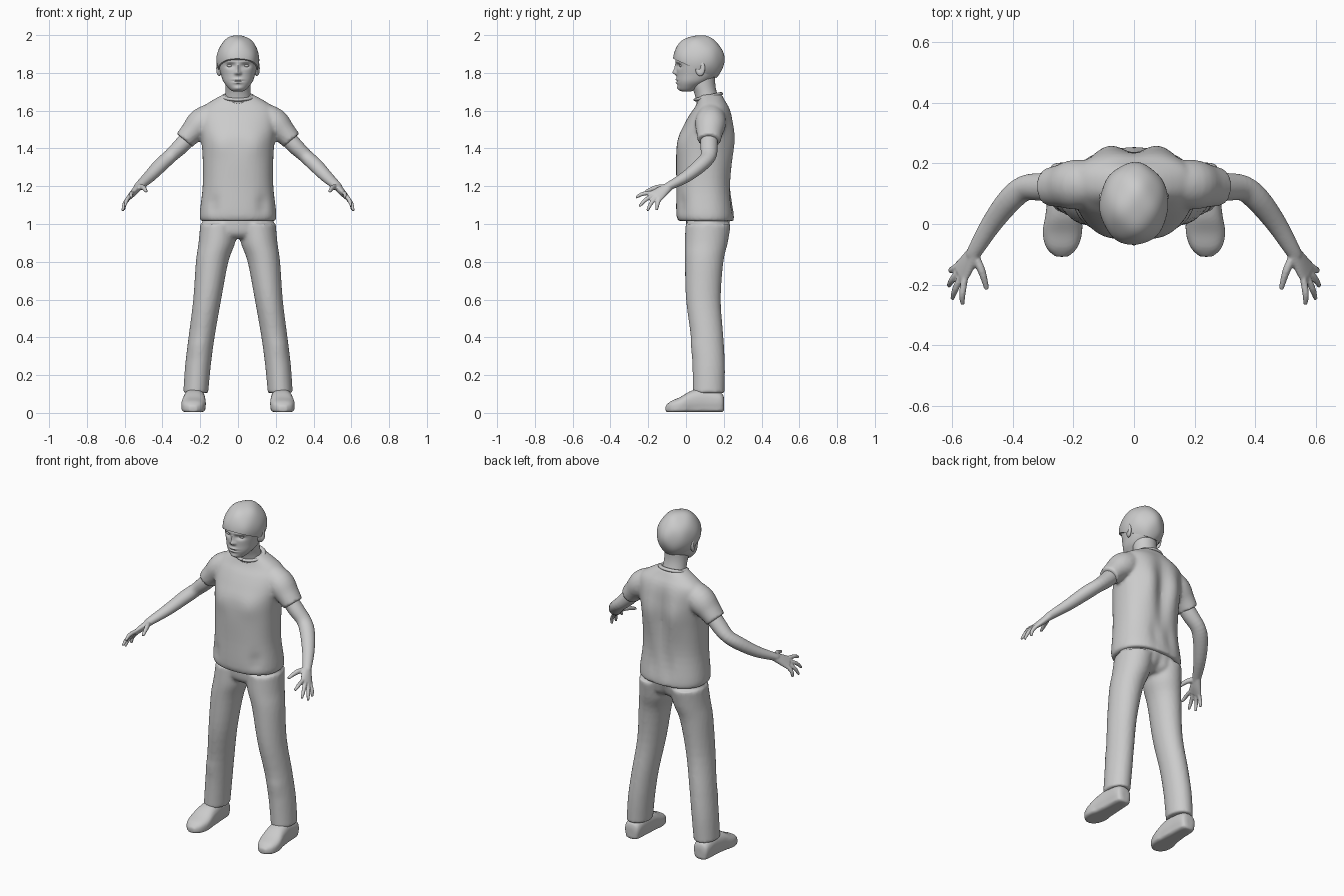
import bpy
import bmesh
import math
from mathutils import Vector, Matrix

cube = bpy.data.objects.get("Cube")
if cube:
    bpy.data.objects.remove(cube, do_unlink=True)

X, Y, Z = Vector((1, 0, 0)), Vector((0, 1, 0)), Vector((0, 0, 1))

grey = bpy.data.materials.new("plain_grey")
grey.use_nodes = True
grey.diffuse_color = (0.6, 0.6, 0.6, 1)
grey.node_tree.nodes["Principled BSDF"].inputs["Base Color"].default_value = grey.diffuse_color


def smooth_rings(rings, steps):
    """Catmull-Rom interpolation of ring values."""
    out = []
    last = len(rings) - 1
    for i in range(last):
        a, b, c, d = (rings[min(max(k, 0), last)] for k in range(i - 1, i + 3))
        for s in range(steps):
            t = s / steps
            out.append([q + t * (r - p) / 2
                        + t * t * (p - 2.5 * q + 2 * r - d_ / 2)
                        + t ** 3 * (d_ - p + 3 * (q - r)) / 2
                        for p, q, r, d_ in zip(a, b, c, d)])
    return out + [list(rings[-1])]


def loft(bm, rings, u, v=None, power=2.0, sides=32, steps=4):
    """Skin (x, y, z, half_u, half_v) rings; without v the rings follow the path."""
    rings = smooth_rings(rings, steps)
    loops = []
    for i, ring in enumerate(rings):
        centre = Vector(ring[:3])
        if v is None:
            ahead = Vector(rings[min(i + 1, len(rings) - 1)][:3])
            behind = Vector(rings[max(i - 1, 0)][:3])
            path = (ahead - behind).normalized()
            side = (u - path * u.dot(path)).normalized()
            other = path.cross(side)
        else:
            side, other = u, v
        loop = []
        for k in range(sides):
            angle = math.tau * k / sides
            c, s = math.cos(angle), math.sin(angle)
            cu = math.copysign(abs(c) ** (2 / power), c) * ring[3]
            sv = math.copysign(abs(s) ** (2 / power), s) * ring[4]
            loop.append(bm.verts.new(centre + side * cu + other * sv))
        loops.append(loop)
    for low, high in zip(loops, loops[1:]):
        for k in range(sides):
            n = (k + 1) % sides
            bm.faces.new((low[k], low[n], high[n], high[k]))
    bm.faces.new(loops[0][::-1])
    bm.faces.new(loops[-1])


def push(bm, centre, size, offset, mirrored=False):
    """Soft sculpting stroke with a Gaussian falloff."""
    for sign in ((1, -1) if mirrored else (1,)):
        c = Vector((centre[0] * sign, centre[1], centre[2]))
        move = Vector((offset[0] * sign, offset[1], offset[2]))
        for vert in bm.verts:
            d = sum(((p - q) / r) ** 2 for p, q, r in zip(vert.co, c, size))
            if d < 9:
                vert.co += move * math.exp(-d)


def ball(bm, centre, radii, segments=32):
    matrix = Matrix.Translation(centre) @ Matrix.Diagonal((*radii, 1))
    bmesh.ops.create_uvsphere(bm, u_segments=segments, v_segments=segments // 2,
                              radius=1, matrix=matrix)


def finish(bm, name, mirror=False, voxel=0, relax=3):
    bmesh.ops.recalc_face_normals(bm, faces=bm.faces)
    for face in bm.faces:
        face.smooth = True
    mesh = bpy.data.meshes.new(name)
    bm.to_mesh(mesh)
    bm.free()
    mesh.materials.append(grey)
    obj = bpy.data.objects.new(name, mesh)
    bpy.context.collection.objects.link(obj)
    if mirror:
        mod = obj.modifiers.new("both_sides", "MIRROR")
        mod.use_mirror_merge = False
    if voxel:
        mod = obj.modifiers.new("fuse", "REMESH")
        mod.mode = "VOXEL"
        mod.voxel_size = voxel
        mod.use_smooth_shade = True
        mod = obj.modifiers.new("relax", "SMOOTH")
        mod.factor = 0.5
        mod.iterations = relax
    else:
        bpy.ops.object.select_all(action="DESELECT")
        obj.select_set(True)
        bpy.context.view_layer.objects.active = obj
        bpy.ops.object.shade_smooth_by_angle(angle=math.radians(50))
    return obj


# Shirt: torso with both sleeves fused to it
bm = bmesh.new()
loft(bm, [(0, .107, 1.015, .195, .145), (0, .102, 1.05, .203, .153), (0, .095, 1.2, .187, .146),
          (0, .098, 1.35, .187, .15), (0, .105, 1.45, .195, .147), (0, .117, 1.52, .205, .13),
          (0, .13, 1.58, .205, .11), (0, .138, 1.62, .185, .09), (0, .135, 1.655, .135, .072),
          (0, .13, 1.685, .08, .06)], X, Y, power=2.3, sides=64)
push(bm, (0, .25, 1.38), (.04, .08, .2), (0, -.022, 0))
push(bm, (.09, .25, 1.45), (.05, .08, .12), (0, .016, 0), True)
push(bm, (.1, -.04, 1.42), (.06, .08, .06), (0, -.008, 0), True)
push(bm, (.13, -.03, 1.1), (.03, .08, .05), (0, .012, 0), True)
push(bm, (.05, .25, 1.12), (.03, .08, .08), (0, -.01, 0), True)
for sign in (1, -1):
    loft(bm, [(sign * .1, .135, 1.585, .07, .07), (sign * .19, .13, 1.535, .082, .08),
              (sign * .245, .125, 1.485, .07, .062), (sign * .284, .122, 1.442, .062, .054)], Y)
finish(bm, "shirt", voxel=.01)

# Collar band, lower at the front
bm = bmesh.new()
band = []
for k in range(33):
    angle = math.tau * k / 32
    dy = -math.cos(angle)
    band.append((.077 * math.sin(angle), .118 + .066 * dy, 1.674 + .016 * dy, .009, .012))
loft(bm, band, Z, sides=10, steps=1)
finish(bm, "collar")

# Trousers: two legs and the seat
bm = bmesh.new()
loft(bm, [(0, .11, .925, .12, .08), (0, .115, .96, .18, .112), (0, .12, 1.06, .188, .12)], X, Y)
for sign in (1, -1):
    loft(bm, [(sign * x, y, z, a, b) for x, y, z, a, b in (
        (.224, .12, .105, .066, .084), (.212, .12, .25, .068, .086), (.193, .112, .4, .069, .086),
        (.163, .092, .6, .074, .092), (.137, .096, .8, .086, .102), (.112, .107, .9, .097, .114),
        (.1, .118, 1.0, .1, .12))], X, Y)
push(bm, (.24, .04, .35), (.06, .06, .04), (0, -.006, 0), True)
push(bm, (0, .23, .94), (.03, .08, .07), (0, -.02, 0))
finish(bm, "trousers", voxel=.01)

# Shoes with flattened soles
bm = bmesh.new()
loft(bm, [(.23, .202, .05, .022, .025), (.23, .185, .058, .047, .05), (.23, .1, .066, .054, .063),
          (.232, .03, .06, .06, .058), (.236, -.03, .042, .065, .042), (.238, -.08, .032, .05, .03),
          (.238, -.108, .026, .02, .012)], X, Z, power=2.5)
for vert in bm.verts:
    if vert.co.z < .03:
        vert.co.z = max(.004, vert.co.z * .5)
    vert.co.z = max(vert.co.z, .002)
finish(bm, "shoes", mirror=True, voxel=.007)

# Bare arms with hands
bm = bmesh.new()
loft(bm, [(.24, .122, 1.48, .045, .045), (.3, .122, 1.415, .043, .046), (.36, .118, 1.358, .037, .042),
          (.41, .078, 1.312, .037, .041), (.47, 0, 1.25, .031, .034), (.525, -.09, 1.2, .022, .025),
          (.535, -.105, 1.188, .02, .02)], Z)
across = Vector((-.035, -.055, .045)).normalized()
knuckles = Vector((.573, -.163, 1.146))
loft(bm, [(.522, -.085, 1.203, .023, .02), (.55, -.13, 1.17, .035, .018),
          (*knuckles, .043, .013)], across)
tips = [(.565, -.265, 1.14), (.599, -.247, 1.093), (.611, -.205, 1.07), (.604, -.155, 1.072)]
for spread, tip in zip((.033, .011, -.011, -.033), tips):
    base = knuckles + across * spread
    tip = Vector(tip)
    knuckle = base.lerp(tip, .5) + Vector((.004, -.003, .007))
    start = base.lerp(Vector((.55, -.13, 1.17)), .3)
    loft(bm, [(*start, .011, .011), (*knuckle, .011, .011), (*tip, .007, .007)], across, sides=16)
loft(bm, [(.527, -.1, 1.195, .016, .014), (.502, -.155, 1.193, .014, .013),
          (.485, -.215, 1.172, .008, .008)], across, sides=16)
finish(bm, "arms", mirror=True, voxel=.005, relax=2)

# Neck
bm = bmesh.new()
loft(bm, [(0, .125, 1.62, .075, .065), (0, .105, 1.69, .067, .06), (0, .09, 1.74, .067, .065),
          (0, .085, 1.8, .07, .07)], X, Y)
finish(bm, "neck")

# Head with sculpted face
bm = bmesh.new()
loft(bm, [(0, .004, 1.701, .02, .02), (0, .006, 1.708, .038, .038), (0, .018, 1.728, .058, .06),
          (0, .04, 1.755, .078, .088), (0, .058, 1.79, .09, .107), (0, .065, 1.83, .1, .116),
          (0, .066, 1.87, .104, .12), (0, .067, 1.92, .095, .11), (0, .067, 1.97, .055, .06)],
     X, Y, power=2.15, sides=128, steps=8)
push(bm, (.042, -.045, 1.838), (.024, .04, .013), (0, .014, 0), True)
push(bm, (.04, -.045, 1.86), (.03, .04, .008), (0, -.005, 0), True)
push(bm, (0, -.055, 1.803), (.012, .04, .013), (0, -.02, 0))
push(bm, (0, -.055, 1.828), (.009, .04, .02), (0, -.011, 0))
push(bm, (.012, -.05, 1.798), (.008, .04, .008), (0, -.008, 0), True)
push(bm, (0, -.045, 1.765), (.024, .04, .006), (0, -.008, 0))
push(bm, (0, -.045, 1.757), (.028, .04, .003), (0, .006, 0))
push(bm, (0, -.042, 1.748), (.02, .04, .006), (0, -.008, 0))
push(bm, (0, -.03, 1.718), (.025, .04, .012), (0, -.009, 0))
finish(bm, "head")

# Eyes
bm = bmesh.new()
ball(bm, (.042, -.021, 1.838), (.017, .015, .009), 24)
finish(bm, "eyes", mirror=True)

# Ears with a hollow in the outer side
bm = bmesh.new()
ball(bm, (.1, .075, 1.825), (.014, .026, .042), 32)
for vert in bm.verts:
    vert.co.x += .3 * (vert.co.y - .075)
push(bm, (.115, .07, 1.828), (.02, .012, .022), (-.01, 0, 0))
finish(bm, "ears", mirror=True)

# Hair: cap trimmed by a slope from fringe to nape
bm = bmesh.new()
ball(bm, (0, .066, 1.868), (.113, .136, .132), 64)
for vert in bm.verts:
    p = vert.co
    wave = math.sin(p.x * 45 + 1) * math.sin(p.y * 38) * math.cos(p.z * 30)
    p += (p - Vector((0, .066, 1.868))) * wave * .025
cut = bmesh.ops.bisect_plane(bm, geom=bm.verts[:] + bm.edges[:] + bm.faces[:],
                             plane_co=(0, -.07, 1.876), plane_no=(0, -.45, -1), clear_outer=True)
rim = [e for e in cut["geom_cut"] if isinstance(e, bmesh.types.BMEdge)]
bmesh.ops.contextual_create(bm, geom=rim)
finish(bm, "hair")
